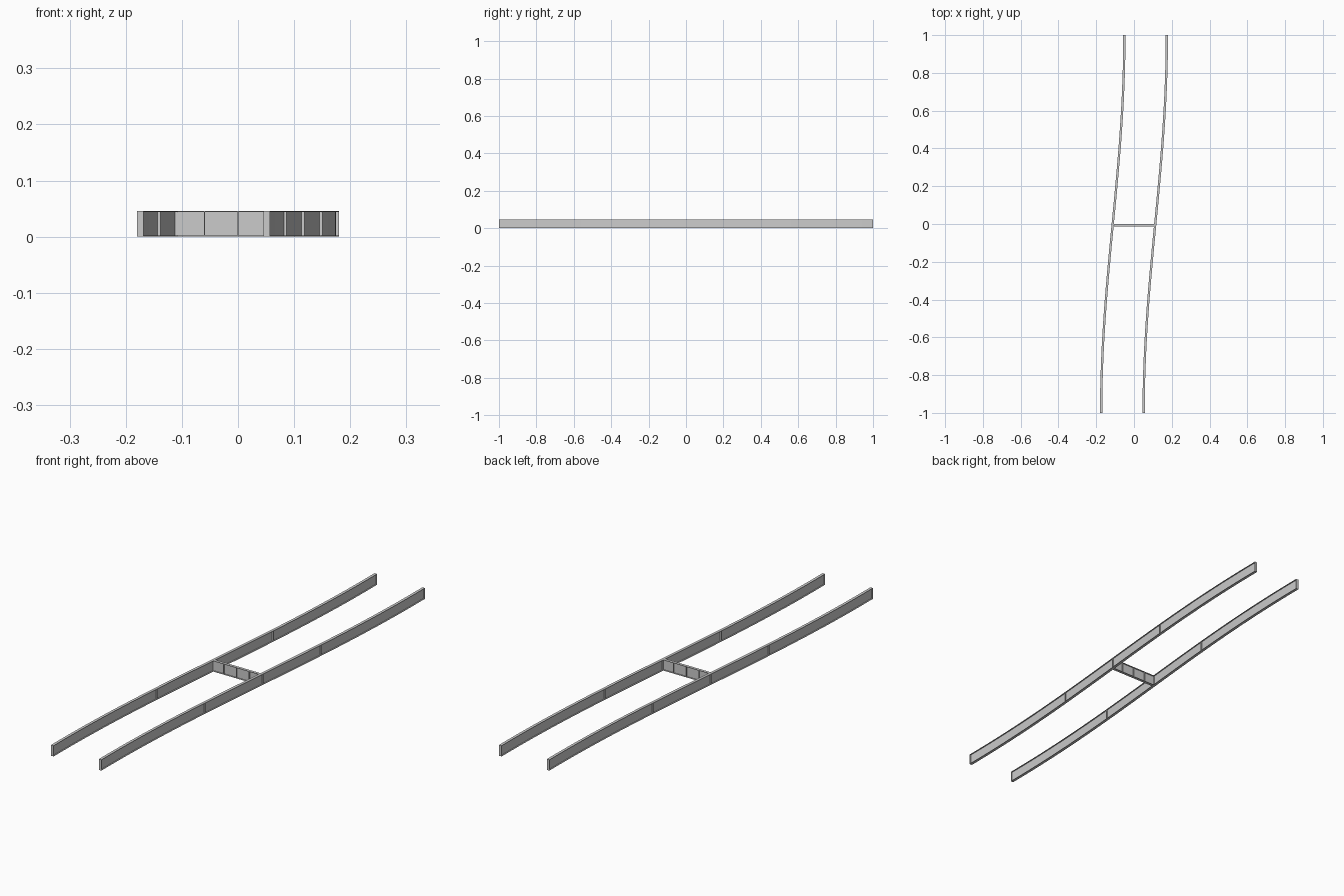
import bpy, bmesh, math

if "Cube" in bpy.data.objects:
    bpy.data.objects.remove(bpy.data.objects["Cube"])

H = 0.046        # beam height
W = 0.012        # flange width
T = 0.002        # plate thickness
GAP = 0.1125     # rail centre distance from the middle
SWING = 0.0615   # sideways sweep of the S curve
CROSS_Y = -0.006


def s_curve(y):
    return SWING * math.sin(math.pi / 2 * y)


def finish(name, bm):
    bmesh.ops.recalc_face_normals(bm, faces=bm.faces)
    mesh = bpy.data.meshes.new(name)
    bm.to_mesh(mesh)
    bm.free()
    obj = bpy.data.objects.new(name, mesh)
    bpy.context.collection.objects.link(obj)
    return obj


def box(name, x0, x1, y0, y1, z0, z1):
    bm = bmesh.new()
    bmesh.ops.create_cube(bm, size=1)
    for v in bm.verts:
        v.co.x = x0 if v.co.x < 0 else x1
        v.co.y = y0 if v.co.y < 0 else y1
        v.co.z = z0 if v.co.z < 0 else z1
    return finish(name, bm)


# I-beam outline: (sideways, up)
a, b = W / 2, T / 2
right = [(a, 0), (a, T), (b, T), (b, H - T), (a, H - T), (a, H)]
profile = right + [(-x, z) for x, z in reversed(right)]


def curved_beam(name, cx, steps=32):
    bm = bmesh.new()
    rings = []
    for i in range(steps + 1):
        y = -1 + 2 * i / steps
        rings.append([bm.verts.new((cx + s_curve(y) + x, y, z)) for x, z in profile])
    n = len(profile)
    for r, s in zip(rings, rings[1:]):
        for k in range(n):
            bm.faces.new((r[k], r[(k + 1) % n], s[(k + 1) % n], s[k]))
    bm.faces.new(rings[0])
    bm.faces.new(rings[-1])
    return finish(name, bm)


# Two S-curved side beams with stiffener plates
for side, cx in (("left", -GAP), ("right", GAP)):
    curved_beam(side + "_beam", cx)
    for i, y in enumerate((-1 + b, -0.345, 0, 0.345, 1 - b)):
        x = cx + s_curve(y)
        box(f"{side}_stiffener_{i}", x - a, x + a, y - b, y + b, T / 2, H - T / 2)

# Straight cross beam between the webs
inner = GAP - a
box("cross_web", -GAP, GAP, CROSS_Y - b, CROSS_Y + b, T / 2, H - T / 2)
for name, z in (("cross_bottom_flange", 0), ("cross_top_flange", H - T)):
    box(name, -inner, inner, CROSS_Y - a, CROSS_Y + a, z, z + T)
for i, x in enumerate((-0.06, 0, 0.06)):
    box(f"cross_stiffener_{i}", x - b, x + b, CROSS_Y - a, CROSS_Y + a, T / 2, H - T / 2)
